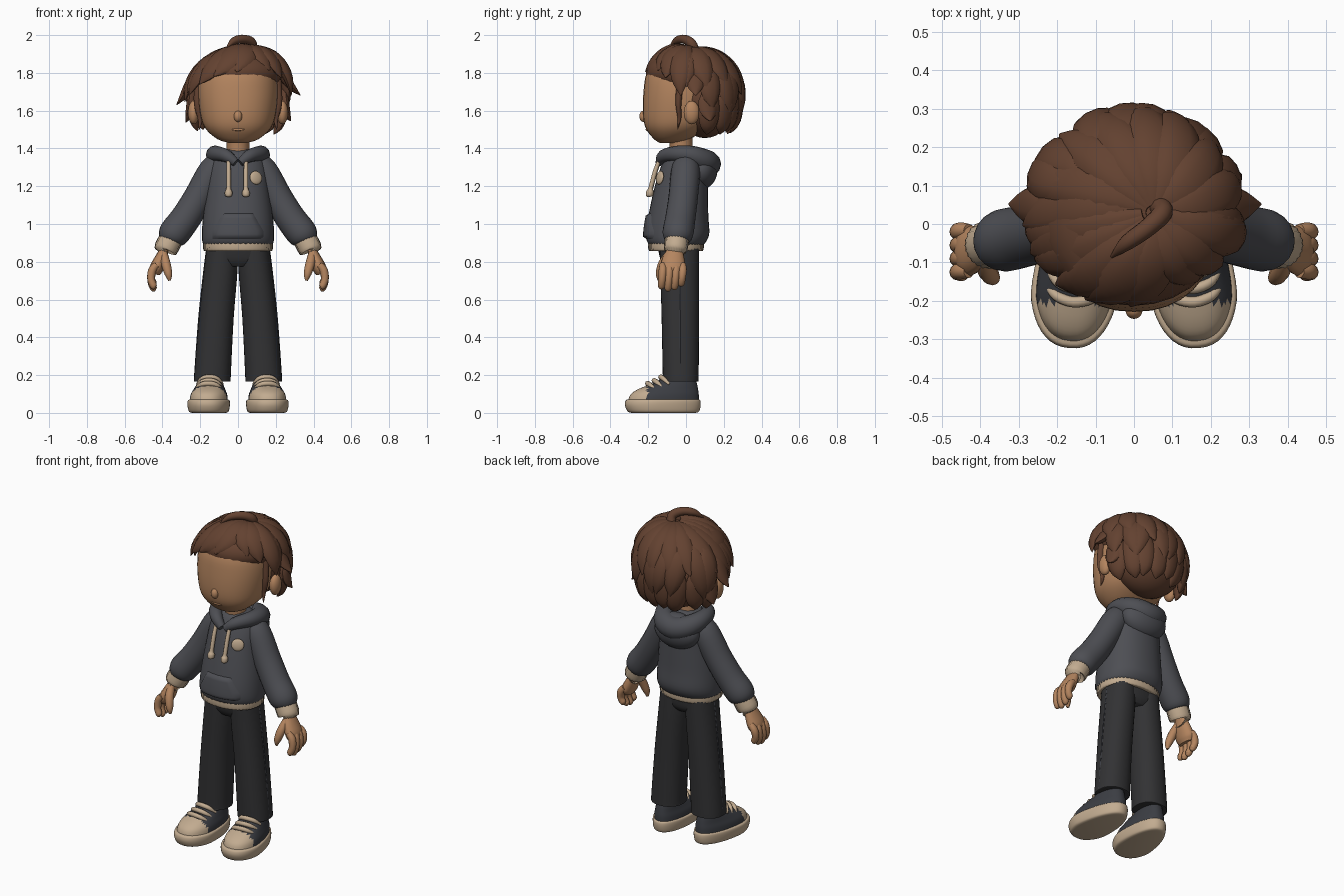
import bpy, bmesh, random
from math import sin, cos, pi, radians
from mathutils import Vector, Matrix

random.seed(4)
if "Cube" in bpy.data.objects:
    bpy.data.objects.remove(bpy.data.objects["Cube"])


def material(name, r, g, b):
    m = bpy.data.materials.new(name)
    m.use_nodes = True
    m.diffuse_color = (r, g, b, 1)
    m.node_tree.nodes["Principled BSDF"].inputs["Base Color"].default_value = (r, g, b, 1)
    return m


SKIN = material("warm skin", 0.46, 0.235, 0.115)
HAIR = material("brown hair", 0.125, 0.054, 0.03)
HOODIE = material("slate grey cloth", 0.075, 0.077, 0.088)
PANTS = material("charcoal cloth", 0.032, 0.032, 0.034)
CREAM = material("cream", 0.54, 0.41, 0.28)
CANVAS = material("dark canvas", 0.044, 0.047, 0.056)


def finish(bm, name, mat, mirror=False):
    bmesh.ops.recalc_face_normals(bm, faces=bm.faces)
    me = bpy.data.meshes.new(name)
    bm.to_mesh(me)
    bm.free()
    for p in me.polygons:
        p.use_smooth = True
    me.set_sharp_from_angle(angle=radians(55))
    me.materials.append(mat)
    ob = bpy.data.objects.new(name, me)
    bpy.context.scene.collection.objects.link(ob)
    if mirror:
        ob.modifiers.new("Mirror", "MIRROR").use_mirror_merge = False
    return ob


def spline(keys, steps=4):
    """Smooth curve through tuples of any length."""
    k = [keys[0]] + list(keys) + [keys[-1]]
    out = []
    for i in range(1, len(k) - 2):
        for s in range(steps):
            t = s / steps
            out.append([b + 0.5 * t * (c - a + t * (2 * a - 5 * b + 4 * c - d + t * (3 * (b - c) + d - a)))
                        for a, b, c, d in zip(k[i - 1], k[i], k[i + 1], k[i + 2])])
    return out + [list(keys[-1])]


def skin_rings(name, rings, mat, mirror=False):
    bm = bmesh.new()
    loops = [[bm.verts.new(p) for p in r] for r in rings]
    n = len(loops[0])
    for a, b in zip(loops, loops[1:]):
        for i in range(n):
            bm.faces.new((a[i], a[(i + 1) % n], b[(i + 1) % n], b[i]))
    bm.faces.new(loops[0])
    bm.faces.new(loops[-1])
    return finish(bm, name, mat, mirror)


def outline(u, power):
    c, s = cos(u), sin(u)
    return (abs(c) ** (2 / power) * (1 if c > 0 else -1),
            abs(s) ** (2 / power) * (1 if s > 0 else -1))


def loft(name, keys, mat, mirror=False, power=2.2, n=32, rib=0, warp=None):
    """Stack of flat rings, each key is (x, y, z, half width, half depth)."""
    rings = []
    for x, y, z, rx, ry in spline(keys):
        ring = []
        for i in range(n):
            c, s = outline(2 * pi * i / n, power)
            k = 1 - rib * (i % 2)
            p = Vector((x + rx * c * k, y + ry * s * k, z))
            ring.append(warp(p) if warp else p)
        rings.append(ring)
    return skin_rings(name, rings, mat, mirror)


def tube(name, keys, mat, ref=(0, 1, 0), flat=1, mirror=False, n=12, rib=0, steps=4, warp=None):
    """Swept tube, each key is (x, y, z, radius); flat squashes it along ref."""
    path = spline(keys, steps)
    pts = [Vector(p[:3]) for p in path]
    rings = []
    for i, p in enumerate(pts):
        tan = (pts[min(i + 1, len(pts) - 1)] - pts[max(i - 1, 0)]).normalized()
        side = tan.cross(ref(p) if callable(ref) else Vector(ref)).normalized()
        up = side.cross(tan)
        r = max(path[i][3], 0.001)
        ring = []
        for j in range(n):
            u, k = 2 * pi * j / n, r * (1 - rib * (j % 2))
            q = p + side * k * cos(u) + up * k * flat * sin(u)
            ring.append(warp(q) if warp else q)
        rings.append(ring)
    return skin_rings(name, rings, mat, mirror)


def ball(name, loc, size, mat, mirror=False):
    bm = bmesh.new()
    bmesh.ops.create_uvsphere(bm, u_segments=28, v_segments=18, radius=1,
                              matrix=Matrix.Translation(loc) @ Matrix.Diagonal((*size, 1)))
    return finish(bm, name, mat, mirror)


# Head, nose, lips, ears and neck
loft("head", [(0, -.09, 1.43, .05, .05), (0, -.075, 1.45, .11, .095), (0, -.05, 1.505, .172, .162),
              (0, -.03, 1.58, .2, .198), (0, -.02, 1.7, .212, .205), (0, -.01, 1.8, .2, .198),
              (0, 0, 1.88, .15, .15), (0, 0, 1.91, .06, .06)], SKIN)
ball("nose", (0, -.225, 1.57), (.022, .022, .03), SKIN)
ball("lips", (0, -.206, 1.5), (.035, .008, .007), SKIN)
ball("ears", (.235, .03, 1.59), (.03, .042, .062), SKIN, True)
tube("neck", [(0, -.02, 1.33, .062), (0, -.025, 1.4, .06), (0, -.03, 1.48, .065)], SKIN)

# Hair underlayer
ball("hair_top", (0, 0, 1.8), (.235, .213, .13), HAIR)
ball("hair_back", (0, .1, 1.66), (.225, .165, .205), HAIR)
CENTRE = Vector((0, .03, 1.69))


def lock(az, start, end, width, twist=0, flick=.12, grow=1.0):
    """Tapered clump following the scalp; az 90 is the back, angles measured from the crown."""
    keys = []
    for i, w in enumerate((.35, .75, 1, 1.05, .95, .65, .06)):
        t = i / 6
        a, ph = radians(az + twist * t), radians(start + (end - start) * t)
        s = sin(ph) if ph < pi / 2 else sin(ph) ** .5
        k = grow + flick * t ** 3
        crown = .05 * (1 - t) if start < 20 else 0
        keys.append((crown + .255 * s * cos(a) * k, .03 + .245 * s * sin(a) * k,
                     1.69 + .235 * cos(ph) * min(k, 1.05), width * w))
    tube("hair_lock", keys, HAIR, ref=lambda p: p - CENTRE, flat=.5, n=10, steps=2)


# Crown, middle and nape rows
for i in range(10):
    az = -15 + 23 * i
    lock(az, 4, 84 + random.uniform(-6, 8), .066, random.uniform(8, 20), .14)
for i in range(8):
    lock(20 + 20 * i, 38, 112 + random.uniform(-7, 7), .06, random.uniform(-14, 14), .12, 1.02)
for i in range(8):
    lock(22 + 19.5 * i, 75, 148 + random.uniform(-8, 4), .058, random.uniform(-10, 10), .16)
# Swept fringe and side flicks
for az, end, width, twist in ((-42, 70, .062, 10), (-62, 60, .062, 14), (-78, 62, .07, -14),
                              (-90, 68, .075, -28), (-112, 78, .07, -24), (-140, 92, .06, -14),
                              (-162, 100, .055, -8), (-20, 92, .058, 8)):
    lock(az, 6, end, width, twist, .08, 1.05)
for az, start, end in ((176, 55, 104), (160, 80, 128), (4, 50, 92), (20, 85, 126)):
    lock(az, start, end, .05, 0, .3)
tube("sideburns", [(.2, -.03, 1.76, .03), (.212, -.04, 1.64, .022), (.2, -.035, 1.56, .014),
                   (.205, -.045, 1.5, .002)], HAIR, flat=.7, mirror=True)
tube("crown_curl", [(.06, .05, 1.9, .028), (.075, .03, 1.955, .026), (.035, -.01, 1.978, .024),
                    (-.02, -.05, 1.97, .02), (-.058, -.085, 1.935, .004)], HAIR, ref=(1, -1, .2))

# Hoodie body, hem and sleeves
BODY = [(0, -.05, .885, .17, .13), (0, -.05, .9, .187, .152), (0, -.045, .95, .191, .168),
        (0, -.04, 1.05, .184, .158), (0, -.025, 1.2, .165, .14), (0, -.012, 1.3, .152, .122),
        (0, -.01, 1.37, .12, .09), (0, -.01, 1.395, .07, .06)]
loft("hoodie_body", BODY, HOODIE)
loft("hoodie_hem", [(0, -.053, .858, .17, .13), (0, -.053, .862, .183, .145), (0, -.053, .905, .184, .147),
                    (0, -.053, .912, .17, .13)], CREAM, n=96, rib=.025)
tube("sleeves", [(.08, 0, 1.33, .055), (.13, -.002, 1.285, .076), (.21, -.015, 1.14, .078),
                 (.278, -.03, 1.03, .08), (.335, -.042, .955, .082), (.357, -.047, .92, .07),
                 (.362, -.048, .908, .05)], HOODIE, mirror=True, n=20)
tube("cuffs", [(.348, -.046, .935, .055), (.352, -.047, .925, .063), (.383, -.055, .867, .063),
               (.386, -.056, .86, .05)], CREAM, mirror=True, n=48, rib=.05)

# Lowered hood and its collar
half = [(.012, -.14, 1.325, .022), (.06, -.118, 1.36, .034), (.112, -.05, 1.372, .042),
        (.118, .03, 1.362, .052), (.075, .095, 1.335, .064)]
tube("hood_collar", half + [(0, .118, 1.318, .068)] + [(-x, y, z, r) for x, y, z, r in half[::-1]],
     HOODIE, ref=(0, 0, 1))
ball("hood_pouch", (0, .085, 1.29), (.145, .082, .105), HOODIE)


def front_y(x, z):
    """Depth of the hoodie front at a given place."""
    _, cy, _, rx, ry = min(spline(BODY, 16), key=lambda r: abs(r[2] - z))
    return cy - ry * max(0, 1 - abs(x / rx) ** 2.2) ** (1 / 2.2)


# Front pocket following the body
bm = bmesh.new()
cols, rows = 14, 10
grid = []
for j in range(rows + 1):
    v = j / rows
    width = .14 - .06 * max(0, v - .3) / .7
    z = .918 + .14 * v
    line = []
    for i in range(cols + 1):
        x = width * (2 * i / cols - 1)
        edge = i in (0, cols) or j in (0, rows)
        line.append(bm.verts.new((x, front_y(x, z) + (.004 if edge else -.014), z)))
    grid.append(line)
for j in range(rows):
    for i in range(cols):
        bm.faces.new((grid[j][i], grid[j][i + 1], grid[j + 1][i + 1], grid[j + 1][i]))
pocket = finish(bm, "front_pocket", HOODIE)

# Drawstrings and badge
for side, x in (("right", -.05), ("left", .042)):
    keys = [(x, front_y(x, z) - out, z, r) for z, out, r in
            ((1.345, .028, .01), (1.28, .024, .012), (1.21, .022, .012), (1.185, .022, .013),
             (1.17, .022, .02), (1.15, .02, .018), (1.143, .02, .006))]
    tube(side + "_drawstring", keys, CREAM)
badge = ball("badge", (0, 0, 0), (.036, .012, .036), CREAM)
badge.location = (.095, front_y(.095, 1.245) - .006, 1.245)
badge.rotation_euler = (radians(-10), 0, radians(28))

# Hands
tube("palms", [(.378, -.055, .89, .04), (.39, -.058, .865, .042), (.412, -.066, .81, .06),
               (.432, -.07, .765, .066), (.44, -.07, .735, .05)], SKIN, ref=(1, 0, .3), flat=.55, mirror=True)
for i, length in enumerate((.095, .108, .1, .08)):
    y = -.07 + (i - 1.5) * .035
    tube("fingers", [(.43, y, .785, .018), (.453, y, .755, .022), (.46, y - .004, .755 - length * .5, .02),
                     (.446, y - .008, .755 - length * .9, .018), (.438, y - .008, .755 - length, .006)],
         SKIN, mirror=True)
tube("thumbs", [(.395, -.085, .85, .02), (.382, -.122, .79, .025), (.368, -.14, .735, .02),
                (.362, -.142, .7, .007)], SKIN, mirror=True)

# Trousers
loft("trouser_hips", [(0, -.035, .775, .1, .08), (0, -.035, .81, .165, .1), (0, -.04, .88, .166, .11)], PANTS)
loft("trouser_legs", [(.135, -.028, .168, .085, .08), (.135, -.028, .172, .096, .093),
                      (.135, -.028, .2, .097, .095), (.115, -.03, .5, .092, .099),
                      (.092, -.033, .75, .089, .103), (.085, -.035, .87, .082, .105)], PANTS, True)
tube("side_seams", [(.229, -.028, .175, .005), (.206, -.03, .5, .005), (.179, -.033, .75, .005),
                    (.165, -.035, .86, .005)], CANVAS, mirror=True, n=6)
tube("ankles", [(.14, -.02, .1, .05), (.137, -.02, .24, .05)], SKIN, mirror=True)


# Shoes: narrower heel and toes turned slightly out
def shoe_shape(p):
    x = p.x * (1 - .28 * min(1, max(0, (p.y + .2) / .28)))
    return Matrix.Rotation(radians(5), 3, "Z") @ Vector((x, p.y, p.z)) + Vector((.14, 0, 0))


def shoe_loft(name, keys, mat):
    rings = [(0, (f + b) / 2, z, w, (b - f) / 2) for z, f, b, w in keys]
    return loft(name, rings, mat, True, 2.3, 48, warp=shoe_shape)


shoe_loft("soles", [(0, -.29, .05, .095), (.008, -.31, .07, .11), (.04, -.324, .078, .117),
                    (.066, -.32, .076, .115), (.072, -.305, .065, .1)], CREAM)
upper = shoe_loft("shoe_uppers", [(.05, -.31, .068, .106), (.095, -.296, .068, .102), (.125, -.255, .064, .09),
                                  (.155, -.18, .058, .077), (.18, -.13, .05, .065), (.195, -.1, .035, .05)], CANVAS)
upper.data.materials.append(CREAM)
for p in upper.data.polygons:
    if p.center.y < -.205:
        p.material_index = 1
for y, z in ((-.2, .152), (-.165, .167), (-.13, .186)):
    tube("laces", [(-.075, y + .035, z - .035, .008), (-.045, y + .008, z - .006, .013), (0, y - .004, z + .004, .014),
                   (.045, y + .008, z - .006, .013), (.075, y + .035, z - .035, .008)],
         CREAM, ref=(0, 0, 1), mirror=True, n=8, warp=shoe_shape)
